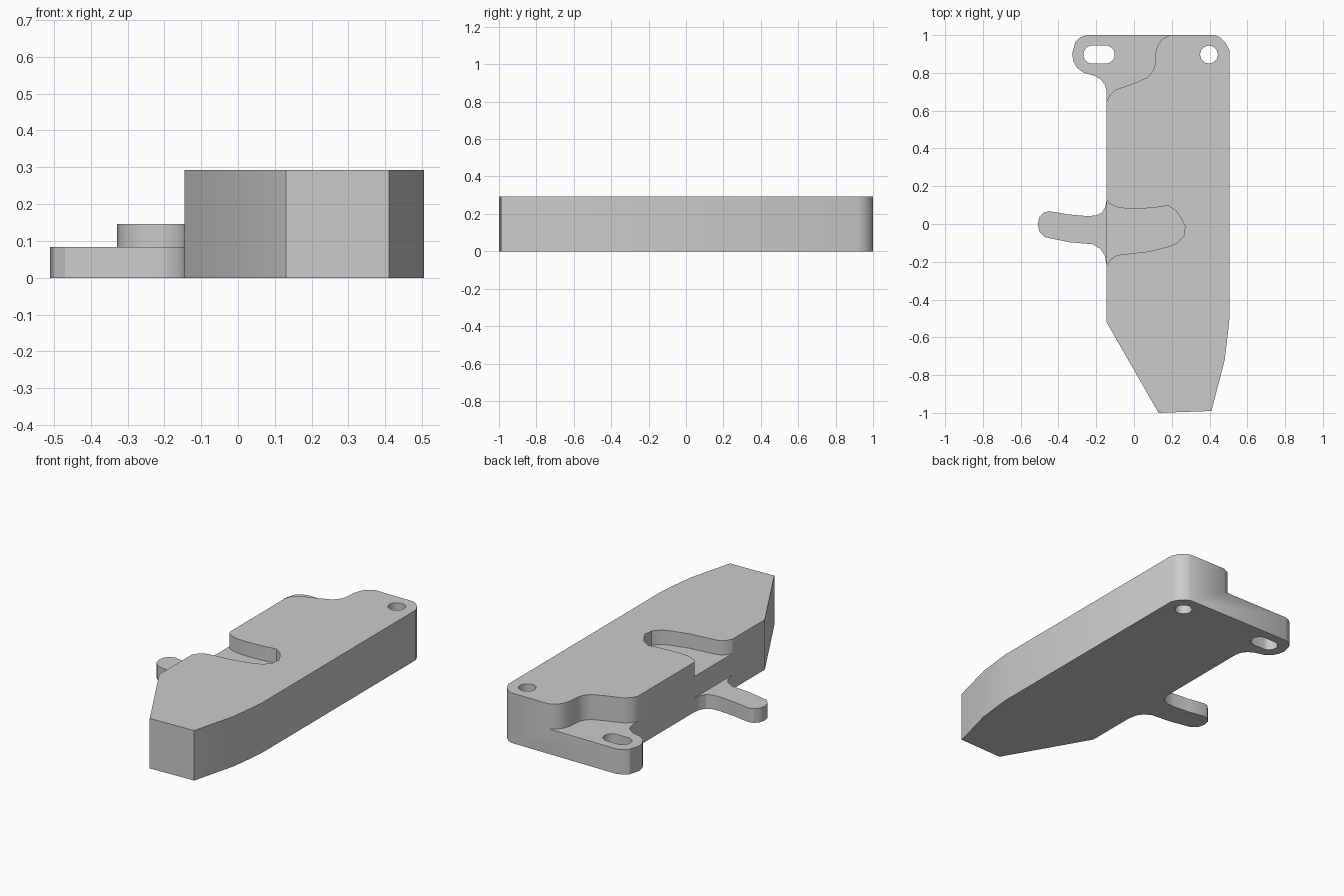
import bpy, bmesh
from math import cos, sin, pi, radians

if "Cube" in bpy.data.objects:
    bpy.data.objects.remove(bpy.data.objects["Cube"])

EDGE = -0.145            # left side of the main block
TOP, EAR_TOP, TAB_TOP, POCKET_FLOOR = 0.292, 0.146, 0.083, 0.208


def prism(name, pts, z0, z1):
    """Extrude a closed XY outline from z0 to z1."""
    bm = bmesh.new()
    face = bm.faces.new([bm.verts.new((x, y, z0)) for x, y in pts])
    ext = bmesh.ops.extrude_face_region(bm, geom=[face])
    for v in ext["geom"]:
        if isinstance(v, bmesh.types.BMVert):
            v.co.z = z1
    bmesh.ops.recalc_face_normals(bm, faces=bm.faces)
    mesh = bpy.data.meshes.new(name)
    bm.to_mesh(mesh)
    bm.free()
    obj = bpy.data.objects.new(name, mesh)
    bpy.context.collection.objects.link(obj)
    return obj


def slot(x0, x1, y, r, n=12):
    """Rounded slot outline; x0 == x1 gives a round hole."""
    right = [(x1 + r * cos(a), y + r * sin(a)) for a in [-pi / 2 + pi * i / n for i in range(n + 1)]]
    left = [(x0 + r * cos(a), y + r * sin(a)) for a in [pi / 2 + pi * i / n for i in range(n + 1)]]
    if x0 == x1:
        left = left[1:-1]
    return right + left


def cut(target, cutter):
    cutter.hide_render = True
    mod = target.modifiers.new(cutter.name, "BOOLEAN")
    mod.operation, mod.solver, mod.object = "DIFFERENCE", "EXACT", cutter
    bpy.context.view_layer.objects.active = target
    bpy.ops.object.modifier_apply(modifier=mod.name)
    bpy.data.objects.remove(cutter)


# Outline pieces, counter-clockwise: block, ear, tab
block = [(EDGE, -0.52), (0.13, -1), (0.41, -0.99), (0.48, -0.72), (0.497, -0.58), (0.505, -0.5),
         (0.505, 0.92), (0.485, 0.96), (0.46, 0.985), (0.43, 1)]
ear = [(-0.25, 1), (-0.285, 0.988), (-0.31, 0.965), (-0.328, 0.9), (-0.32, 0.86), (-0.30, 0.825),
       (-0.265, 0.80), (-0.21, 0.785), (-0.175, 0.765), (-0.153, 0.735), (EDGE, 0.70)]
tab = [(EDGE, 0.13), (-0.152, 0.09), (-0.17, 0.06), (-0.2, 0.045), (-0.25, 0.042), (-0.35, 0.051),
       (-0.45, 0.068), (-0.48, 0.06), (-0.502, 0.035), (-0.51, 0), (-0.50, -0.04), (-0.47, -0.07),
       (-0.34, -0.097), (-0.22, -0.107), (-0.18, -0.13), (-0.155, -0.165), (EDGE, -0.22)]
body = prism("mounting_block", block + ear + tab, 0, TOP)

# Lower the ear behind its curved step
step = [(EDGE, 0.65), (-0.13, 0.68), (-0.10, 0.71), (0, 0.745), (0.07, 0.775), (0.10, 0.81),
        (0.11, 0.84), (0.113, 0.90), (0.125, 0.945), (0.15, 0.98), (0.19, 1)]
cut(body, prism("ear_step_cutter", step + [(0.19, 1.1), (-0.5, 1.1), (-0.5, 0.65)], EAR_TOP, 0.5))

# Lower the side tab
cut(body, prism("tab_cutter", [(EDGE, -0.22), (EDGE, 0.13), (-0.6, 0.13), (-0.6, -0.22)], TAB_TOP, 0.5))

# Shallow pocket in the top, open to the tab side
pocket = [(EDGE, 0.13), (-0.13, 0.108), (-0.08, 0.085), (0, 0.08), (0.1, 0.085), (0.18, 0.097),
          (0.22, 0.072), (0.25, 0.03), (0.27, -0.01), (0.265, -0.06), (0.23, -0.1), (0.18, -0.12),
          (0.08, -0.145), (-0.09, -0.165), (-0.125, -0.187), (EDGE, -0.22)]
cut(body, prism("pocket_cutter", pocket + [(-0.2, -0.22), (-0.2, 0.13)], POCKET_FLOOR, 0.5))

# Screw slot in the ear and round screw hole in the block
cut(body, prism("slot_cutter", slot(-0.22, -0.15, 0.897, 0.048), -0.1, 0.5))
cut(body, prism("hole_cutter", slot(0.397, 0.397, 0.897, 0.047), -0.1, 0.5))

# Smooth curved walls, keep corners sharp
body.select_set(True)
bpy.context.view_layer.objects.active = body
bpy.ops.object.shade_smooth_by_angle(angle=radians(30))
